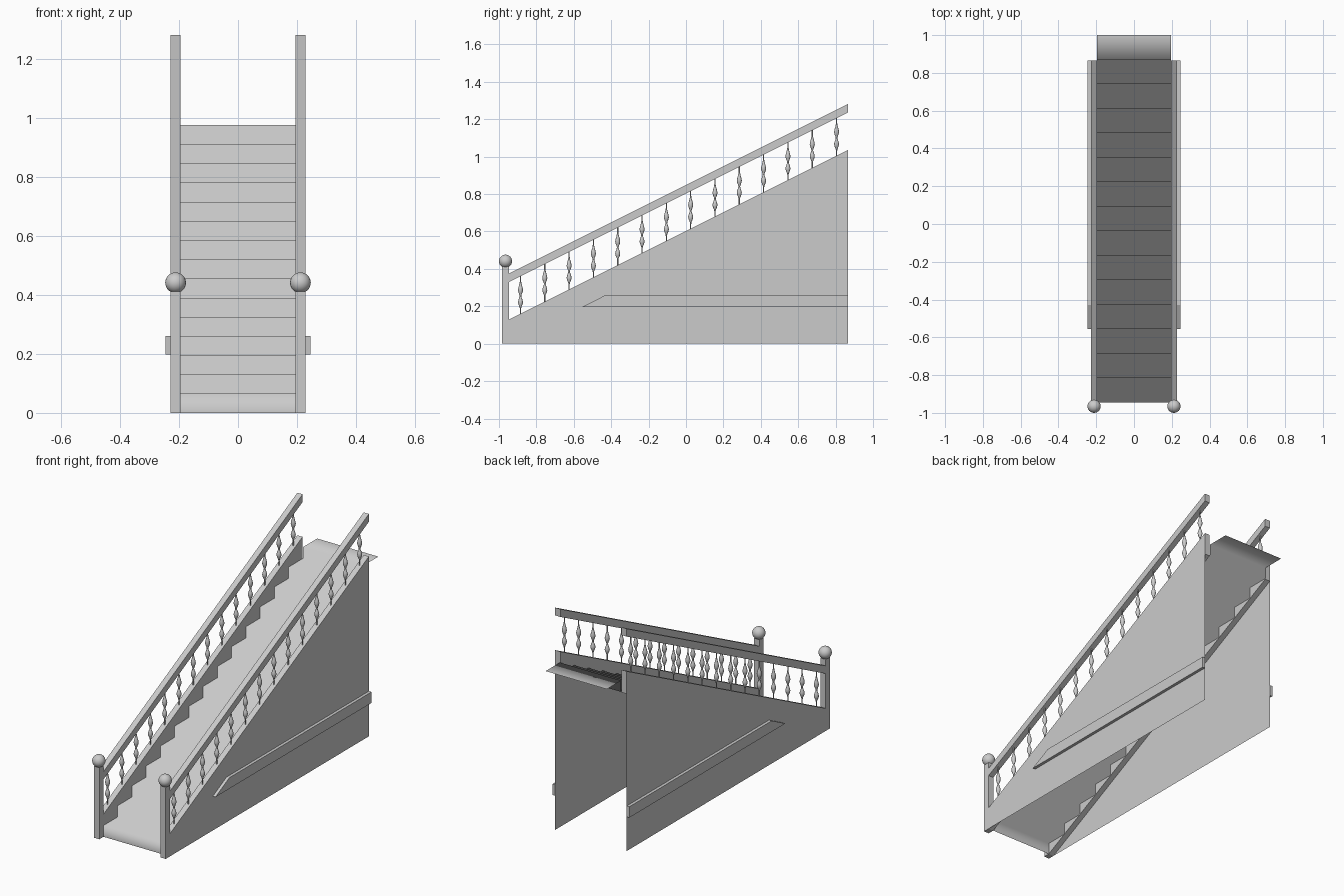
import bpy, bmesh, math

if "Cube" in bpy.data.objects:
    bpy.data.objects.remove(bpy.data.objects["Cube"])

XI, XO = 0.195, 0.228          # inner and outer faces of each side
XC = (XI + XO) / 2
Y0, Y1 = -0.946, 0.866         # run of stringers and rails
SLOPE = 0.5
RUN, RISE, STEPS = 0.1297, 0.065, 15


def finish(name, bm, smooth=False, recalc=True):
    if recalc:
        bmesh.ops.recalc_face_normals(bm, faces=bm.faces)
    me = bpy.data.meshes.new(name)
    bm.to_mesh(me)
    bm.free()
    for p in me.polygons:
        p.use_smooth = smooth
    ob = bpy.data.objects.new(name, me)
    bpy.context.collection.objects.link(ob)
    return ob


def side_prism(name, pts, xa, xb):
    """Extrude a (y, z) outline between two x planes; flat sheet if xa == xb."""
    bm = bmesh.new()
    f = bm.faces.new([bm.verts.new((xa, y, z)) for y, z in pts])
    if xa != xb:
        r = bmesh.ops.extrude_face_region(bm, geom=[f])
        for v in r["geom"]:
            if isinstance(v, bmesh.types.BMVert):
                v.co.x = xb
    return finish(name, bm)


def line(z0, y):
    return z0 + SLOPE * (y - Y0)


def sloped(z0, z1):
    return [(Y0, z0), (Y1, line(z0, Y1)), (Y1, line(z1, Y1)), (Y0, z1)]


# Steps: one zigzag sheet of risers and treads
bm = bmesh.new()
path = [(Y0, 0)]
for i in range(STEPS):
    z = (i + 1) * RISE
    path += [(Y0 + i * RUN, z), (Y0 + (i + 1) * RUN, z)]
rows = [[bm.verts.new((x, y, z)) for x in (-XI, XI)] for y, z in path]
for a, b in zip(rows, rows[1:]):
    bm.faces.new((a[0], a[1], b[1], b[0]))
finish("steps", bm, smooth=True, recalc=False)

# Turned baluster profile: (radius, height)
PROFILE = [(0.003, -0.004), (0.003, 0.025), (0.005, 0.036), (0.011, 0.05),
           (0.0135, 0.061), (0.011, 0.073), (0.006, 0.087), (0.0045, 0.094),
           (0.006, 0.102), (0.011, 0.114), (0.0135, 0.126), (0.011, 0.14),
           (0.006, 0.158), (0.003, 0.175), (0.003, 0.206)]
SEG = 12


def add_baluster(bm, x, y, z):
    rings = [[bm.verts.new((x + r * math.cos(2 * math.pi * k / SEG),
                            y + r * math.sin(2 * math.pi * k / SEG), z + h))
              for k in range(SEG)] for r, h in PROFILE]
    for a, b in zip(rings, rings[1:]):
        for k in range(SEG):
            n = (k + 1) % SEG
            bm.faces.new((a[k], a[n], b[n], b[k]))


for s, side in ((-1, "left"), (1, "right")):
    # Sloped stringer, thin wall below it, and handrail
    side_prism(side + "_stringer", sloped(0, 0.13), s * XI, s * XO)
    side_prism(side + "_wall", [(Y0, 0), (Y1, 0), (Y1, line(0, Y1))], s * XO, s * XO)
    side_prism(side + "_handrail", sloped(0.33, 0.375), s * XI, s * XO)
    # Trim board on the outer wall
    side_prism(side + "_trim", [(-0.555, 0.197), (Y1, 0.197), (Y1, 0.26), (-0.43, 0.26)],
               s * XO, s * 0.245)
    # Newel post with ball
    side_prism(side + "_newel_post", [(-0.984, 0), (Y0, 0), (Y0, 0.412), (-0.984, 0.412)],
               s * XI, s * XO)
    bpy.ops.mesh.primitive_uv_sphere_add(segments=24, ring_count=16, radius=0.035,
                                         location=(s * XC, -0.965, 0.441))
    bpy.context.object.name = side + "_newel_ball"
    bpy.ops.object.shade_smooth()
    # Balusters
    bm = bmesh.new()
    for i in range(14):
        y = -0.885 + i * 0.13
        add_baluster(bm, s * XC, y, line(0.13, y))
    finish(side + "_balusters", bm, smooth=True)
